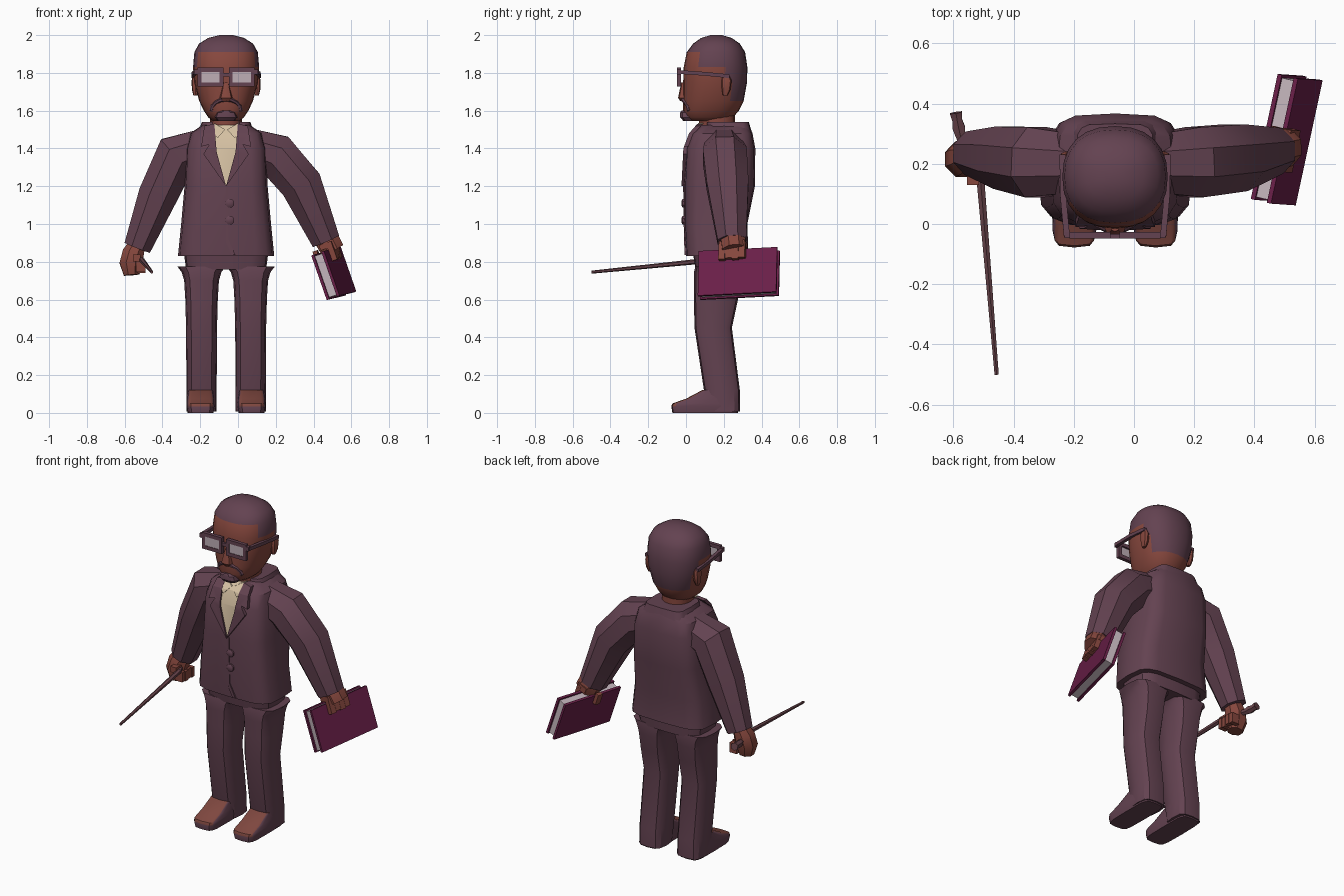
import bpy, bmesh, math
from mathutils import Vector, Matrix

cube = bpy.data.objects.get("Cube")
if cube:
    bpy.data.objects.remove(cube)

CX = -0.063  # middle of the body


def material(name, rgb):
    m = bpy.data.materials.new(name)
    m.use_nodes = True
    m.diffuse_color = (*rgb, 1)
    m.node_tree.nodes["Principled BSDF"].inputs["Base Color"].default_value = (*rgb, 1)
    return m


SUIT = material("plum suit", (0.126, 0.055, 0.082))
SKIN = material("brown skin", (0.24, 0.063, 0.047))
SHOE = material("brown leather", (0.22, 0.066, 0.052))
SHIRT = material("cream shirt", (0.68, 0.54, 0.37))
LENS = material("pale lens", (0.52, 0.43, 0.47))
PAGES = material("grey pages", (0.56, 0.47, 0.51))
COVER = material("magenta cover", (0.145, 0.014, 0.066))
WOOD = material("dark wood", (0.14, 0.058, 0.07))


def finish(name, bm, mats, rule=None, angle=35):
    bmesh.ops.recalc_face_normals(bm, faces=bm.faces)
    if rule:
        for f in bm.faces:
            f.material_index = rule(f.calc_center_median())
    mesh = bpy.data.meshes.new(name)
    bm.to_mesh(mesh)
    bm.free()
    for m in mats:
        mesh.materials.append(m)
    ob = bpy.data.objects.new(name, mesh)
    bpy.context.collection.objects.link(ob)
    bpy.ops.object.select_all(action="DESELECT")
    ob.select_set(True)
    bpy.context.view_layer.objects.active = ob
    bpy.ops.object.shade_smooth_by_angle(angle=math.radians(angle))
    return ob


def skin(name, rings, mats, rule=None, angle=35):
    """Join rings of points into a closed surface."""
    bm = bmesh.new()
    rows = [[bm.verts.new(p) for p in r] for r in rings]
    n = len(rows[0])
    for a, b in zip(rows, rows[1:]):
        for i in range(n):
            j = (i + 1) % n
            bm.faces.new((a[i], a[j], b[j], b[i]))
    bm.faces.new(rows[0])
    bm.faces.new(rows[-1])
    return finish(name, bm, mats, rule, angle)


def power(v, p):
    return math.copysign(abs(v) ** (2 / p), v)


def stack(name, cx, levels, mats, p=4, n=16, rule=None, angle=35):
    """Level: height, half width, front y, back y."""
    rings = []
    for z, rx, y0, y1 in levels:
        ang = [2 * math.pi * i / n for i in range(n)]
        rings.append([Vector((cx + rx * power(math.cos(a), p),
                              (y0 + y1) / 2 + (y1 - y0) / 2 * power(math.sin(a), p), z)) for a in ang])
    return skin(name, rings, mats, rule, angle)


def tube(name, path, mat, n=8, angle=35):
    """Path entry: x, y, z, radius."""
    pts = [Vector(q[:3]) for q in path]
    rings = []
    for i, c in enumerate(pts):
        t = (pts[min(i + 1, len(pts) - 1)] - pts[max(i - 1, 0)]).normalized()
        ref = Vector((1, 0, 0)) if abs(t.y) > 0.8 else Vector((0, 1, 0))
        a = (ref - t * ref.dot(t)).normalized()
        b = t.cross(a)
        turns = [2 * math.pi * (k + 0.5) / n for k in range(n)]
        rings.append([c + (a * math.cos(w) + b * math.sin(w)) * path[i][3] for w in turns])
    return skin(name, rings, [mat], angle=angle)


def box(name, centre, size, mat, frame=Matrix()):
    bm = bmesh.new()
    bmesh.ops.create_cube(bm, size=1)
    bm.transform(frame @ Matrix.Translation(centre) @ Matrix.Diagonal((*size, 1)))
    return finish(name, bm, [mat])


# Head with hair, by height and depth
def hair_rule(c):
    return int(c.z > 1.91 or (c.z > 1.83 and c.y > 0.06) or (c.z > 1.75 and c.y > 0.19)
               or (c.z > 1.65 and c.y > 0.24))


stack("head", CX, [(1.545, 0.07, 0.02, 0.22), (1.565, 0.095, -0.005, 0.25), (1.6, 0.118, -0.015, 0.28),
                   (1.65, 0.142, -0.015, 0.305), (1.75, 0.169, -0.015, 0.323), (1.83, 0.175, -0.012, 0.325),
                   (1.91, 0.168, 0.004, 0.313), (1.955, 0.143, 0.038, 0.285), (1.985, 0.095, 0.08, 0.242),
                   (2.0, 0.035, 0.13, 0.19)], [SKIN, SUIT], p=2.3, n=24, rule=hair_rule, angle=50)
stack("neck", CX, [(1.46, 0.085, 0.07, 0.26), (1.58, 0.085, 0.07, 0.26)], [SKIN], p=2.2)
stack("nose", CX, [(1.65, 0.02, -0.03, 0.02), (1.668, 0.034, -0.042, 0.02), (1.75, 0.014, -0.025, 0.02)],
      [SKIN], p=3, n=8)

# Moustache arch and chin beard
arch = []
for i in range(9):
    a = math.pi * i / 8
    dx = 0.078 * math.cos(a)
    arch.append((CX + dx, -0.02 + 6 * dx * dx, 1.6 + 0.06 * math.sin(a), 0.011))
tube("moustache", arch, SUIT, n=6)
stack("chin_beard", CX, [(1.545, 0.045, -0.015, 0.06), (1.565, 0.06, -0.032, 0.06), (1.59, 0.05, -0.032, 0.06),
                         (1.602, 0.02, -0.025, 0.06)], [SUIT], p=3, n=10)

# Ears and glasses
box("glasses_bridge", (CX, -0.04, 1.79), (0.05, 0.015, 0.02), SUIT)
for s, side in ((1, "left"), (-1, "right")):
    stack(side + "_ear", CX + s * 0.163, [(1.68, 0.01, 0.195, 0.22), (1.71, 0.018, 0.19, 0.235),
                                          (1.76, 0.02, 0.185, 0.242), (1.785, 0.012, 0.195, 0.23)],
          [SKIN], p=2.5, n=8)
    lx = CX + s * 0.083
    for dz in (-0.039, 0.039):
        box(side + "_rim_bar", (lx, -0.037, 1.778 + dz), (0.136, 0.022, 0.022), SUIT)
    for dx in (-0.058, 0.058):
        box(side + "_rim_post", (lx + dx, -0.037, 1.778), (0.02, 0.022, 0.07), SUIT)
    box(side + "_lens", (lx, -0.041, 1.778), (0.1, 0.008, 0.06), LENS)
    box(side + "_hinge", (CX + s * 0.156, -0.037, 1.805), (0.024, 0.02, 0.026), SUIT)
    tube(side + "_temple", [(CX + s * 0.16, -0.04, 1.805, 0.014), (CX + s * 0.173, 0.1, 1.795, 0.014),
                            (CX + s * 0.174, 0.23, 1.782, 0.014)], SUIT, n=4)

# Jacket body and collar
stack("jacket", CX, [(0.83, 0.255, 0.0, 0.33), (1.0, 0.238, -0.01, 0.325), (1.2, 0.22, -0.01, 0.365),
                     (1.4, 0.212, 0.0, 0.367), (1.48, 0.19, 0.03, 0.352), (1.525, 0.125, 0.08, 0.335)], [SUIT])
stack("back_collar", CX, [(1.47, 0.155, 0.1, 0.352), (1.54, 0.128, 0.11, 0.333)], [SUIT], p=5)


def front_y(z):
    line = [(0.8, 0.0), (1.0, -0.01), (1.2, -0.01), (1.4, 0.0), (1.48, 0.03), (1.56, 0.1)]
    for (z0, y0), (z1, y1) in zip(line, line[1:]):
        if z <= z1:
            return y0 + (y1 - y0) * (z - z0) / (z1 - z0)
    return line[-1][1]


def plate(name, outline, lift, mat):
    """Flat outline (offset from middle, height) laid on the jacket front."""
    bm = bmesh.new()
    bm.faces.new([bm.verts.new((CX + x, 0, z)) for x, z in outline])
    for cut in (1.4, 1.48):
        bmesh.ops.bisect_plane(bm, geom=bm.verts[:] + bm.edges[:] + bm.faces[:],
                               plane_co=(0, 0, cut), plane_no=(0, 0, 1))
    ext = bmesh.ops.extrude_face_region(bm, geom=bm.faces[:])["geom"]
    back = {v for v in ext if isinstance(v, bmesh.types.BMVert)}
    for v in bm.verts:
        v.co.y = front_y(v.co.z) + (0.015 if v in back else -lift)
    return finish(name, bm, [mat], angle=20)


# Shirt, lapels and buttons
plate("shirt_front", [(-0.07, 1.525), (0.07, 1.525), (0.055, 1.4), (0.0, 1.2), (-0.055, 1.4)], 0.004, SHIRT)
for s, side in ((1, "left"), (-1, "right")):
    lapel = [(0.062, 1.53), (0.115, 1.52), (0.132, 1.41), (0.09, 1.42), (0.12, 1.37), (0.0, 1.2), (0.05, 1.38)]
    plate(side + "_lapel", [(s * x, z) for x, z in lapel], 0.014, SUIT)
    wing = [(0.005, 1.5), (0.065, 1.535), (0.06, 1.47), (0.045, 1.455)]
    plate(side + "_shirt_collar", [(s * x, z) for x, z in wing], 0.012, SHIRT)
plate("front_overlap", [(0.0, 1.21), (0.012, 1.2), (0.012, 0.92), (0.05, 0.835), (0.03, 0.835), (0.0, 0.9)],
      0.005, SUIT)
for z in (1.11, 1.02):
    tube("button", [(CX + 0.02, 0.0, z, 0.024), (CX + 0.02, -0.018, z, 0.024), (CX + 0.02, -0.024, z, 0.014)], SUIT)

# Trousers and shoes; only the top of each shoe is brown
stack("hips", CX, [(0.76, 0.212, 0.05, 0.295), (0.86, 0.225, 0.035, 0.3)], [SUIT])
for s, side in ((1, "left"), (-1, "right")):
    stack(side + "_leg", CX + s * 0.13, [(0.008, 0.08, 0.12, 0.285), (0.12, 0.08, 0.095, 0.285),
                                         (0.45, 0.082, 0.045, 0.243), (0.6, 0.086, 0.042, 0.275),
                                         (0.7, 0.092, 0.042, 0.288), (0.745, 0.105, 0.042, 0.293),
                                         (0.775, 0.128, 0.05, 0.29)],
          [SUIT], p=3.4, n=12)
    fx = CX + s * 0.135
    stack(side + "_shoe", fx, [(0, 0.068, -0.072, 0.275), (0.035, 0.075, -0.078, 0.28),
                               (0.05, 0.074, -0.072, 0.28), (0.075, 0.072, 0.0, 0.275),
                               (0.12, 0.066, 0.085, 0.27)],
          [SHOE, SUIT], p=5, rule=lambda c: int(c.z < 0.04 or abs(c.x - fx) > 0.061))

# Sleeves
tube("left_sleeve", [(0.03, 0.2, 1.42, 0.1), (0.2, 0.205, 1.365, 0.126), (0.335, 0.22, 1.21, 0.12),
                     (0.465, 0.243, 0.91, 0.082)], SUIT)
tube("right_sleeve", [(-0.15, 0.2, 1.42, 0.1), (-0.325, 0.205, 1.365, 0.126), (-0.425, 0.22, 1.15, 0.112),
                      (-0.533, 0.235, 0.875, 0.078)], SUIT)

# Book in a tilted frame: length, height, thickness
u = Vector((0.21, 0.975, 0.05)).normalized()
n = u.cross(Vector((-0.32, 0.06, 0.945))).normalized()
book = Matrix((u, n.cross(u), n)).transposed().to_4x4()
book.translation = (0.507, 0.28, 0.738)
for side, d in (("outer", 0.029), ("inner", -0.029)):
    box(side + "_book_cover", (0, 0, d), (0.425, 0.25, 0.015), COVER, book)
box("book_pages", (0, 0, 0), (0.405, 0.232, 0.05), PAGES, book)

# Left hand gripping the book
tube("left_palm", [(0.45, 0.245, 0.96, 0.05), (0.475, 0.25, 0.91, 0.07), (0.5, 0.255, 0.862, 0.068)], SKIN)
for i in range(4):
    x = -0.082 + i * 0.036
    box("left_finger", (x, 0.105 + 0.006 * (i % 2), 0.05), (0.035, 0.085, 0.03), SKIN, book)
box("left_knuckles", (-0.028, 0.15, 0.03), (0.14, 0.03, 0.07), SKIN, book)
box("left_thumb", (-0.03, 0.11, -0.048), (0.035, 0.07, 0.024), SKIN, book)

# Right fist holding the wand
tube("right_fist", [(-0.53, 0.23, 0.9, 0.045), (-0.555, 0.222, 0.845, 0.062), (-0.568, 0.215, 0.79, 0.064),
                    (-0.563, 0.212, 0.73, 0.045)], SKIN)
for i in range(4):
    box("right_finger", (-0.515, 0.168 + i * 0.031, 0.775 - 0.005 * (i % 2)), (0.05, 0.028, 0.06), SKIN)
box("right_thumb", (-0.535, 0.155, 0.82), (0.04, 0.05, 0.035), SKIN)
tube("wand", [(-0.456, -0.5, 0.745, 0.008), (-0.51, 0.15, 0.81, 0.015)], WOOD, n=6)
tube("wand_handle", [(-0.51, 0.15, 0.81, 0.015), (-0.575, 0.29, 0.827, 0.018), (-0.582, 0.32, 0.83, 0.024),
                     (-0.587, 0.345, 0.833, 0.019), (-0.591, 0.37, 0.836, 0.024)], WOOD, n=6)
